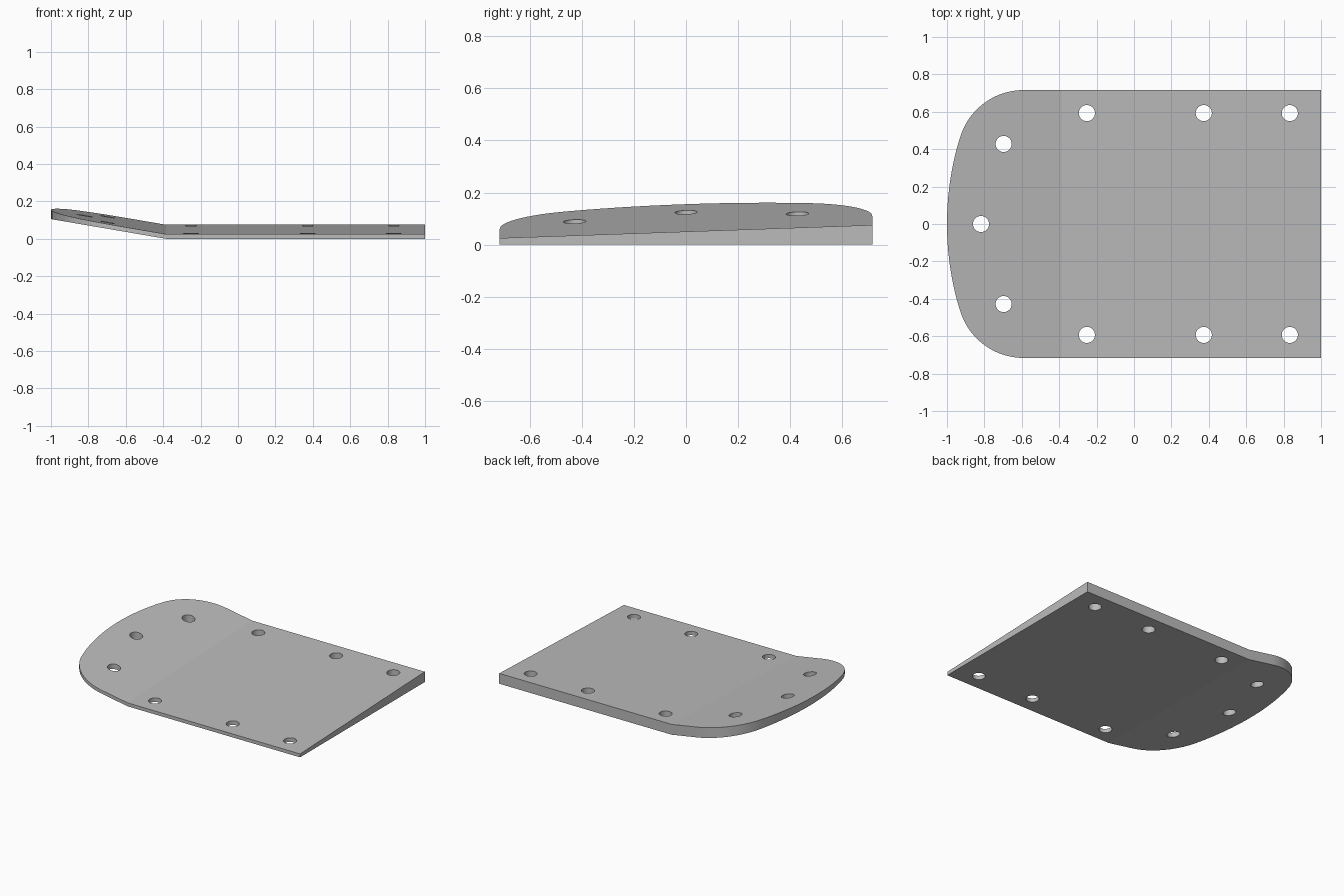
import bpy, bmesh, math

cube = bpy.data.objects.get("Cube")
if cube:
    bpy.data.objects.remove(cube, do_unlink=True)

HALF_Y = 0.716
BEND_X, SLOPE = -0.385, 0.171        # where the nose turns up, and how steeply
THICK, TAPER = 0.05, 0.035           # mid thickness and its change along y
HOLE_R = 0.043

mat = bpy.data.materials.new("plain grey")
mat.use_nodes = True
grey = (0.5, 0.5, 0.5, 1)
mat.diffuse_color = grey
mat.node_tree.nodes["Principled BSDF"].inputs["Base Color"].default_value = grey


def make_object(name, bm):
    bmesh.ops.recalc_face_normals(bm, faces=bm.faces)
    mesh = bpy.data.meshes.new(name)
    bm.to_mesh(mesh)
    bm.free()
    mesh.materials.append(mat)
    obj = bpy.data.objects.new(name, mesh)
    bpy.context.collection.objects.link(obj)
    return obj


def arc(cx, cy, r, start, end, steps):
    angles = [math.radians(start + (end - start) * i / steps) for i in range(steps + 1)]
    return [(cx + r * math.cos(a), cy + r * math.sin(a)) for a in angles]


# Outline: square tail, rounded corners, broad shallow nose arc
corner_r, nose_r, join = 0.355, 1.58, 17.1
corner = arc(-0.59, HALF_Y - corner_r, corner_r, 90, 180 - join, 24)
nose = arc(nose_r - 1, 0, nose_r, 180 - join, 180, 10)[1:]
upper = [(1, HALF_Y)] + corner + nose
outline = upper + [(x, -y) for x, y in reversed(upper[:-1])]

# Plate: extruded outline, split at the bend, then tapered and turned up
bm = bmesh.new()
face = bm.faces.new([bm.verts.new((x, y, 0)) for x, y in outline])
top = bmesh.ops.extrude_face_region(bm, geom=[face])["geom"]
for v in top:
    if isinstance(v, bmesh.types.BMVert):
        v.co.z = THICK + TAPER * v.co.y
bmesh.ops.bisect_plane(bm, geom=bm.verts[:] + bm.edges[:] + bm.faces[:],
                       plane_co=(BEND_X, 0, 0), plane_no=(1, 0, 0))
for v in bm.verts:
    v.co.z += SLOPE * max(0, BEND_X - v.co.x)
plate = make_object("plate", bm)

# Upright bolt holes
holes = [(-0.818, 0)]
for side in (1, -1):
    holes += [(x, side * 0.593) for x in (-0.252, 0.373, 0.833)]
    holes.append((-0.697, side * 0.428))
bm = bmesh.new()
for x, y in holes:
    ring = arc(x, y, HOLE_R, 0, 360, 48)[:-1]
    base = bm.faces.new([bm.verts.new((px, py, -0.2)) for px, py in ring])
    for v in bmesh.ops.extrude_face_region(bm, geom=[base])["geom"]:
        if isinstance(v, bmesh.types.BMVert):
            v.co.z = 0.4
cutter = make_object("hole_cutter", bm)

cut = plate.modifiers.new("holes", "BOOLEAN")
cut.operation, cut.solver, cut.object = "DIFFERENCE", "EXACT", cutter
bpy.ops.object.select_all(action="DESELECT")
plate.select_set(True)
bpy.context.view_layer.objects.active = plate
bpy.ops.object.modifier_apply(modifier=cut.name)
bpy.data.objects.remove(cutter, do_unlink=True)

# Smooth curved walls, crisp bend and rims
bpy.ops.object.shade_smooth_by_angle(angle=math.radians(8))
